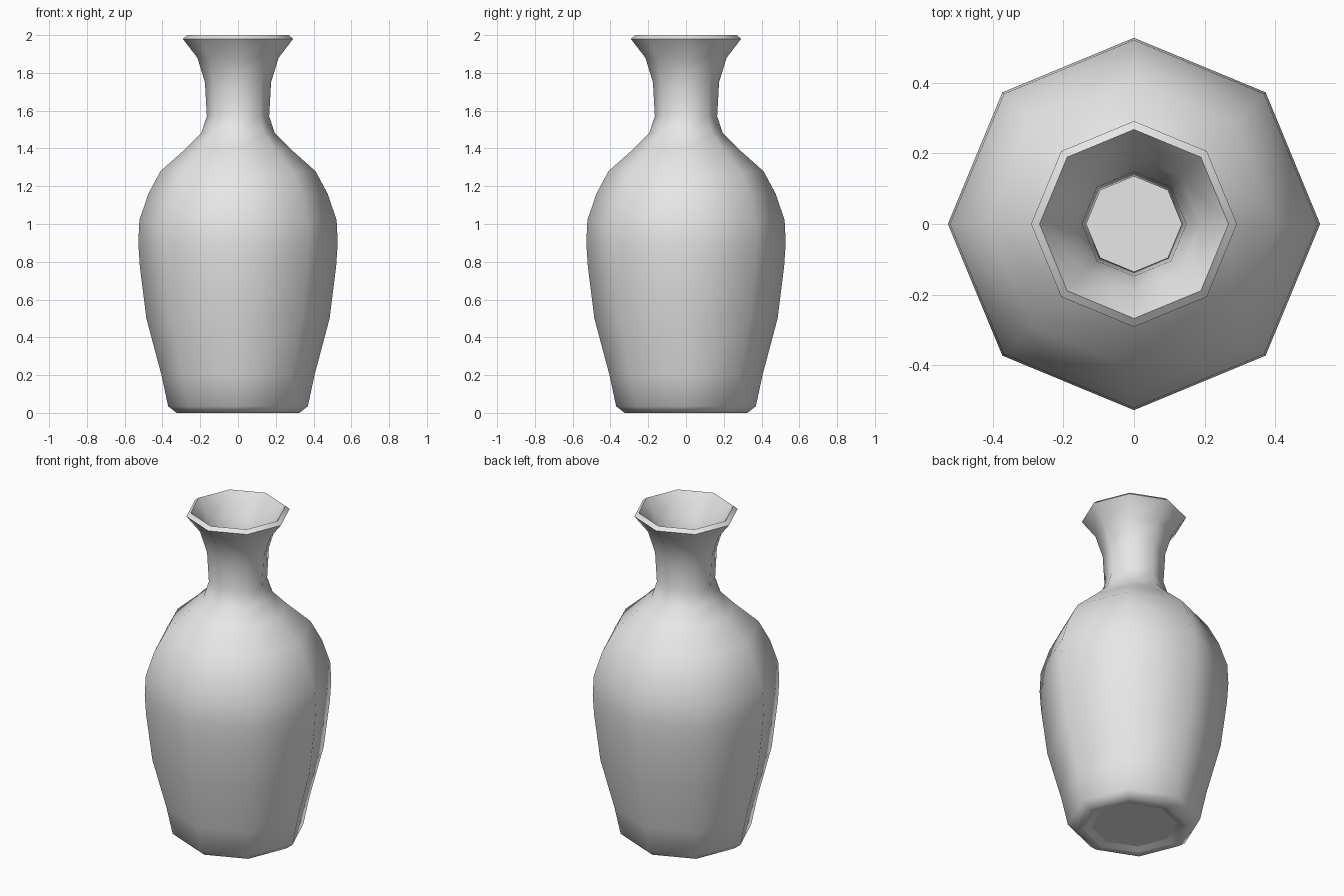
import bpy, bmesh, math

default = bpy.data.objects.get("Cube")
if default:
    bpy.data.objects.remove(default, do_unlink=True)

SIDES = 8

# Light grey ceramic
glaze = bpy.data.materials.new("light grey ceramic")
glaze.use_nodes = True
glaze.diffuse_color = (0.8, 0.8, 0.8, 1)
glaze.node_tree.nodes["Principled BSDF"].inputs["Base Color"].default_value = (0.8, 0.8, 0.8, 1)

# Profiles as (radius, height)
foot = [(0.24, 0.015), (0.285, 0.0), (0.325, 0.0)]
outside = [(0.37, 0.035), (0.405, 0.2), (0.485, 0.5), (0.52, 0.78), (0.528, 0.9),
           (0.522, 1.02), (0.475, 1.16), (0.41, 1.28), (0.275, 1.4), (0.195, 1.48),
           (0.165, 1.57), (0.175, 1.75), (0.215, 1.88)]
lip = [(0.292, 1.98), (0.268, 2.0)]
inside = [(0.19, 1.88), (0.148, 1.75), (0.135, 1.58), (0.165, 1.47), (0.25, 1.375),
          (0.38, 1.26), (0.49, 1.02), (0.495, 0.88), (0.455, 0.5), (0.375, 0.2),
          (0.33, 0.05)]
profile = foot + outside + lip + inside
# Crisp rings: foot recess, lip edges and inner floor
lip_start = len(foot) + len(outside)
crisp = {0, 1, lip_start, lip_start + 1, len(profile) - 1}


def ring(bm, radius, height):
    step = math.tau / SIDES
    return [bm.verts.new((radius * math.cos(i * step), radius * math.sin(i * step), height))
            for i in range(SIDES)]


# Vase: one closed lathed shell, hollow inside
bm = bmesh.new()
rings = [ring(bm, r, z) for r, z in profile]
for low, high in zip(rings, rings[1:]):
    for i in range(SIDES):
        j = (i + 1) % SIDES
        bm.faces.new((low[i], low[j], high[j], high[i]))
bm.faces.new(rings[0][::-1])
bm.faces.new(rings[-1])
bmesh.ops.recalc_face_normals(bm, faces=bm.faces)
for face in bm.faces:
    face.smooth = True
for k in crisp:
    for i in range(SIDES):
        bm.edges.get((rings[k][i], rings[k][(i + 1) % SIDES])).smooth = False

mesh = bpy.data.meshes.new("vase")
bm.to_mesh(mesh)
bm.free()
mesh.materials.append(glaze)
vase = bpy.data.objects.new("vase", mesh)
bpy.context.collection.objects.link(vase)
